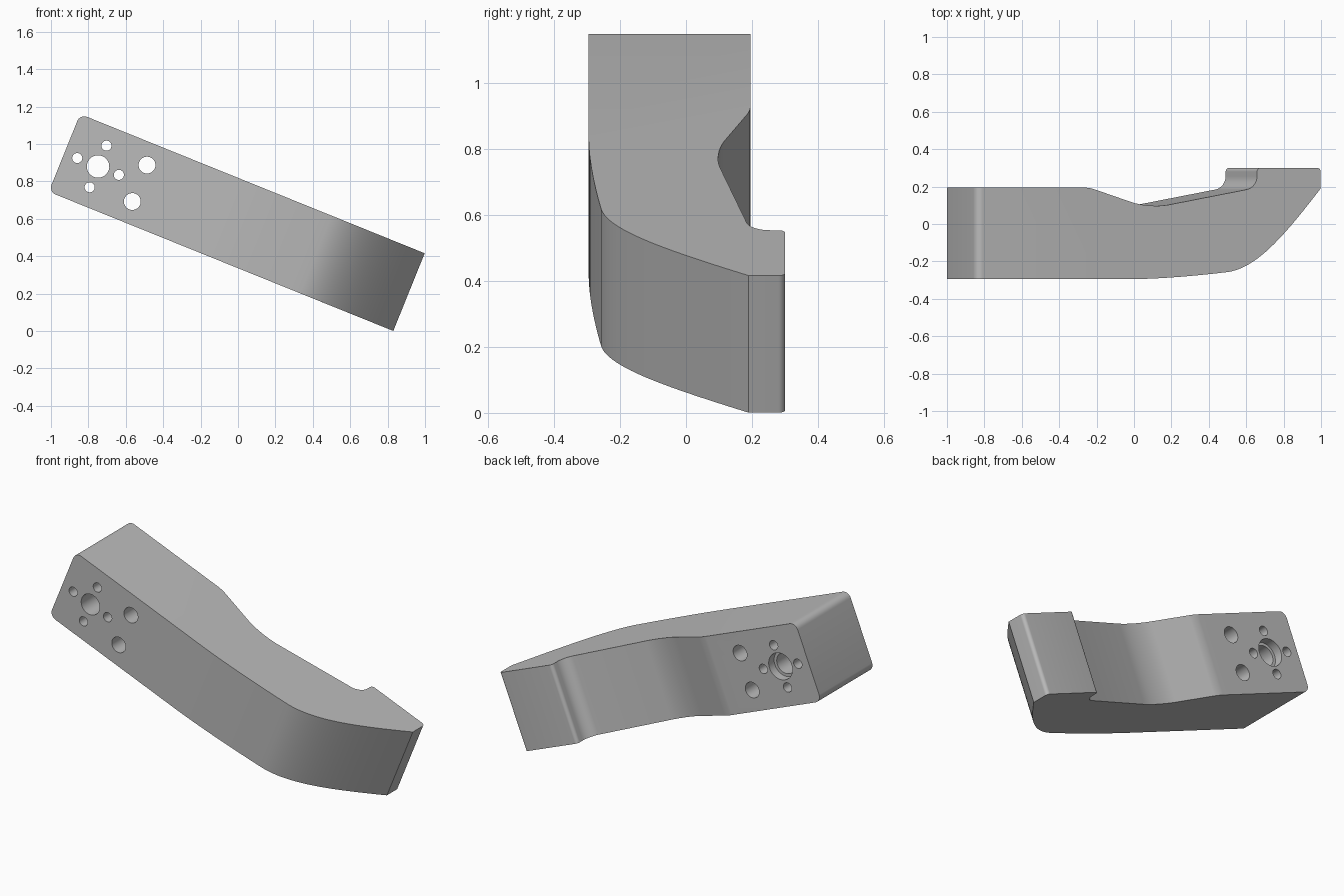
import bpy, bmesh, math
from mathutils import Vector, Matrix
from mathutils.geometry import interpolate_bezier

if "Cube" in bpy.data.objects:
    bpy.data.objects.remove(bpy.data.objects["Cube"])

LENGTH, WIDTH, TILT = 1.987, 0.448, math.radians(22)
FRONT, BACK = -0.295, 0.195
# Bar space (along, depth, across) to world space
PLACE = Matrix.Translation((-1.012, 0, 0.745)) @ Matrix.Rotation(TILT, 4, "Y")

grey = bpy.data.materials.new("grey metal")
grey.use_nodes = True
grey.diffuse_color = (0.5, 0.5, 0.5, 1)
grey.node_tree.nodes["Principled BSDF"].inputs["Base Color"].default_value = (0.5, 0.5, 0.5, 1)


def curve(a, b, c, d, n=14):
    pts = interpolate_bezier(*[Vector((p[0], p[1], 0)) for p in (a, b, c, d)], n)
    return [(p.x, p.y) for p in pts]


def fillet(prev, corner, nxt, reach, n=9):
    """Rounded corner that starts and ends at the given distance from it."""
    c = Vector(corner)
    a = c + (Vector(prev) - c).normalized() * reach
    b = c + (Vector(nxt) - c).normalized() * reach
    return curve(a, a.lerp(c, 0.56), b.lerp(c, 0.56), b, n)


def add_object(name, bm):
    bmesh.ops.recalc_face_normals(bm, faces=bm.faces)
    mesh = bpy.data.meshes.new(name)
    bm.to_mesh(mesh)
    bm.free()
    obj = bpy.data.objects.new(name, mesh)
    bpy.context.collection.objects.link(obj)
    mesh.materials.append(grey)
    return obj


# Side profile: bowed front, then the notched back from the hook to the mount
profile = [(0, FRONT)]
profile += curve((0.87, FRONT), (1.05, FRONT), (1.27, -0.277), (1.45, -0.257))
profile += curve((1.45, -0.257), (1.62, -0.235), (1.78, -0.06), (LENGTH, 0.19), 24)[1:]
back = [(LENGTH, 0.19), (LENGTH, 0.3), (1.62, 0.3), (1.62, 0.195),
        (1.002, 0.083), (0.652, BACK), (0, BACK)]
for i, reach in enumerate((0.02, 0.02, 0.06, 0.11, 0.03), 1):
    profile += fillet(back[i - 1], back[i], back[i + 1], reach)
profile.append(back[-1])

# Extrude the profile across the bar and round the mount end
bm = bmesh.new()
face = bm.faces.new([bm.verts.new((s, y, 0)) for s, y in profile])
ext = bmesh.ops.extrude_face_region(bm, geom=[face])
bmesh.ops.translate(bm, vec=(0, 0, WIDTH),
                    verts=[g for g in ext["geom"] if isinstance(g, bmesh.types.BMVert)])
end_edges = [e for e in bm.edges
             if all(abs(v.co.x) < 1e-5 for v in e.verts)
             and abs(e.verts[0].co.z - e.verts[1].co.z) < 1e-5]
bmesh.ops.bevel(bm, geom=end_edges, offset=0.04, segments=8, profile=0.5, affect="EDGES")
bm.transform(PLACE)
arm = add_object("arm", bm)

# Holes as (along, across, radius, start depth): bore, counterbore, bolts, pins
hub_s, hub_v = 0.194, WIDTH / 2
holes = [(hub_s, hub_v, 0.06, -0.5), (hub_s, hub_v, 0.077, BACK - 0.05)]
for k in range(4):
    a = k * math.pi / 2
    holes.append((hub_s + 0.12 * math.cos(a), hub_v + 0.12 * math.sin(a), 0.027, -0.5))
for side in (-1, 1):
    holes.append((hub_s + 0.24, hub_v + side * 0.105, 0.045, -0.5))

for s, v, radius, start in holes:
    bm = bmesh.new()
    spot = Matrix.Translation((s, (start + 0.5) / 2, v)) @ Matrix.Rotation(math.pi / 2, 4, "X")
    bmesh.ops.create_cone(bm, cap_ends=True, segments=40, radius1=radius, radius2=radius,
                          depth=0.5 - start, matrix=PLACE @ spot)
    cutter = add_object("hole_cutter", bm)
    cutter.hide_render = True
    mod = arm.modifiers.new("hole", "BOOLEAN")
    mod.operation, mod.solver, mod.object = "DIFFERENCE", "EXACT", cutter
    bpy.ops.object.select_all(action="DESELECT")
    bpy.context.view_layer.objects.active = arm
    arm.select_set(True)
    bpy.ops.object.modifier_apply(modifier=mod.name)
    bpy.data.objects.remove(cutter)

bpy.ops.object.shade_smooth_by_angle(angle=math.radians(30))
